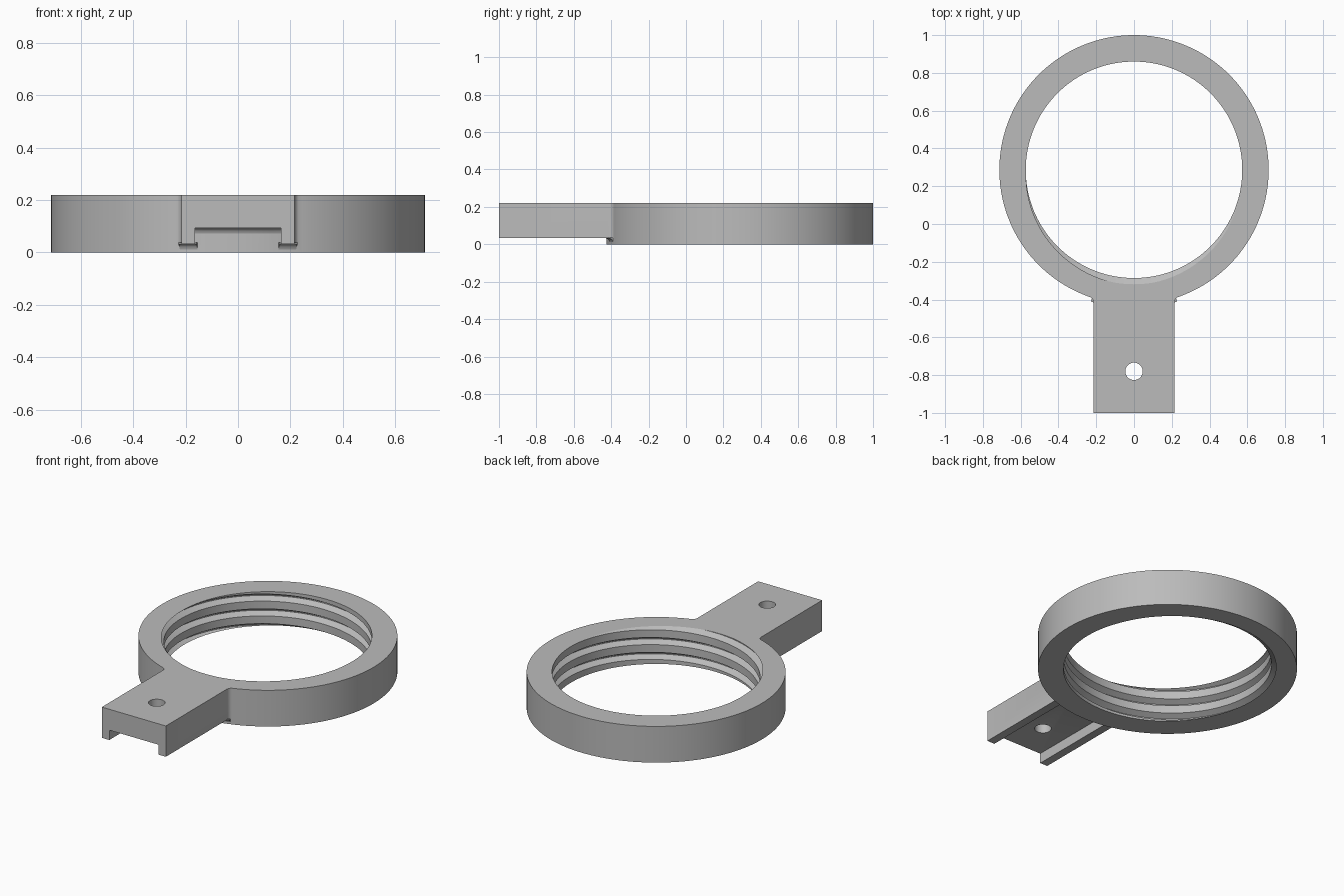
import bpy, bmesh
from math import pi, cos, sin, asin

if "Cube" in bpy.data.objects:
    bpy.data.objects.remove(bpy.data.objects["Cube"])

H = 0.22                     # overall height
CY = 0.287                   # ring centre on y
R_OUT, R_IN = 0.713, 0.573
DEPTH, PITCH = 0.033, 0.09   # thread groove
SEG = 144

grey = bpy.data.materials.new("plain grey")
grey.use_nodes = True
grey.diffuse_color = (0.5, 0.5, 0.5, 1)
grey.node_tree.nodes["Principled BSDF"].inputs["Base Color"].default_value = (0.5, 0.5, 0.5, 1)


def finish(bm, name):
    bmesh.ops.remove_doubles(bm, verts=bm.verts, dist=1e-5)
    bmesh.ops.recalc_face_normals(bm, faces=bm.faces)
    mesh = bpy.data.meshes.new(name)
    bm.to_mesh(mesh)
    bm.free()
    mesh.materials.append(grey)
    ob = bpy.data.objects.new(name, mesh)
    bpy.context.collection.objects.link(ob)
    return ob


def prism(name, outline, z0, z1):
    bm = bmesh.new()
    face = bm.faces.new([bm.verts.new((x, y, z0)) for x, y in outline])
    ext = bmesh.ops.extrude_face_region(bm, geom=[face])
    bmesh.ops.translate(bm, vec=(0, 0, z1 - z0),
                        verts=[v for v in ext["geom"] if isinstance(v, bmesh.types.BMVert)])
    return finish(bm, name)


def combine(target, tool, operation):
    mod = target.modifiers.new(operation.lower(), "BOOLEAN")
    mod.operation, mod.object, mod.solver = operation, tool, "EXACT"
    bpy.context.view_layer.objects.active = target
    bpy.ops.object.modifier_apply(modifier=mod.name)
    bpy.data.objects.remove(tool)


def on_ring(r, a, z):
    return (r * cos(a), CY + r * sin(a), z)


# One turn of thread: (height in turns, radius), groove centred on zero
profile = [(-0.24, R_IN), (-0.03, R_IN + DEPTH), (0.03, R_IN + DEPTH), (0.24, R_IN)]


def thread_radius(turn):
    t = abs((turn + 0.5) % 1 - 0.5)
    return R_IN + DEPTH * min(1, max(0, (0.24 - t) / 0.21))


def ring_column(a):
    start = H / PITCH + (a - 1.5 * pi) / (2 * pi)   # groove leaves the top at the front
    points = [(R_OUT, 0)]
    for k in range(-5, 3):
        for t, r in profile:
            z = (start + k + t) * PITCH
            if not 0 < z < H:
                z = min(max(z, 0), H)
                r = thread_radius(z / PITCH - start)
            points.append((r, z))
    return points + [(R_OUT, H)]


# Ring with a helical thread inside
bm = bmesh.new()
columns = []
for i in range(SEG + 1):
    a = 2 * pi * i / SEG
    columns.append([bm.verts.new(on_ring(r, a, z)) for r, z in ring_column(a)])
for c, d in zip(columns, columns[1:]):
    for j in range(len(c)):
        k = (j + 1) % len(c)
        bm.faces.new((c[j], d[j], d[k], c[k]))
body = finish(bm, "threaded_ring_with_handle")

# Handle plate, flared where it meets the ring
side = [(0.215, -1), (0.215, -0.412), (0.218, -0.40), (0.225, -0.391), (0.24, -0.382), (0.24, -0.36)]
handle = prism("handle", side + [(-x, y) for x, y in reversed(side)], 0.033, H)

# Channel along the underside
channel = prism("channel", [(-0.165, -1.1), (0.165, -1.1), (0.165, -0.3), (-0.165, -0.3)], 0, 0.093)
combine(handle, channel, "DIFFERENCE")

# Screw hole
hole = prism("hole", [(0.046 * cos(2 * pi * i / 48), -0.78 + 0.046 * sin(2 * pi * i / 48))
                      for i in range(48)], 0, 0.4)
combine(handle, hole, "DIFFERENCE")
combine(body, handle, "UNION")


# Small coves between the ring wall and the underside of the handle
def cove(name, x0, x1, z):
    shape = [(0.69, z - 0.021), (0.7135, z - 0.021), (0.717, z - 0.011),
             (0.724, z - 0.004), (0.734, z), (0.734, z + 0.004), (0.69, z + 0.004)]
    bm = bmesh.new()
    rows = []
    for i in range(9):
        a = 1.5 * pi + asin((x0 + (x1 - x0) * i / 8) / R_OUT)
        rows.append([bm.verts.new(on_ring(r, a, h)) for r, h in shape])
    for c, d in zip(rows, rows[1:]):
        for j in range(len(c)):
            k = (j + 1) % len(c)
            bm.faces.new((c[j], d[j], d[k], c[k]))
    bm.faces.new(rows[0])
    bm.faces.new(rows[-1])
    return finish(bm, name)


for name, x0, x1, z in (("channel_cove", -0.168, 0.168, 0.093),
                        ("left_rail_cove", 0.155, 0.222, 0.033),
                        ("right_rail_cove", -0.222, -0.155, 0.033)):
    combine(body, cove(name, x0, x1, z), "UNION")

# Smooth the round walls, keep the edges sharp
bpy.ops.object.select_all(action="DESELECT")
body.select_set(True)
bpy.context.view_layer.objects.active = body
bpy.ops.object.shade_smooth_by_angle(angle=0.5)
